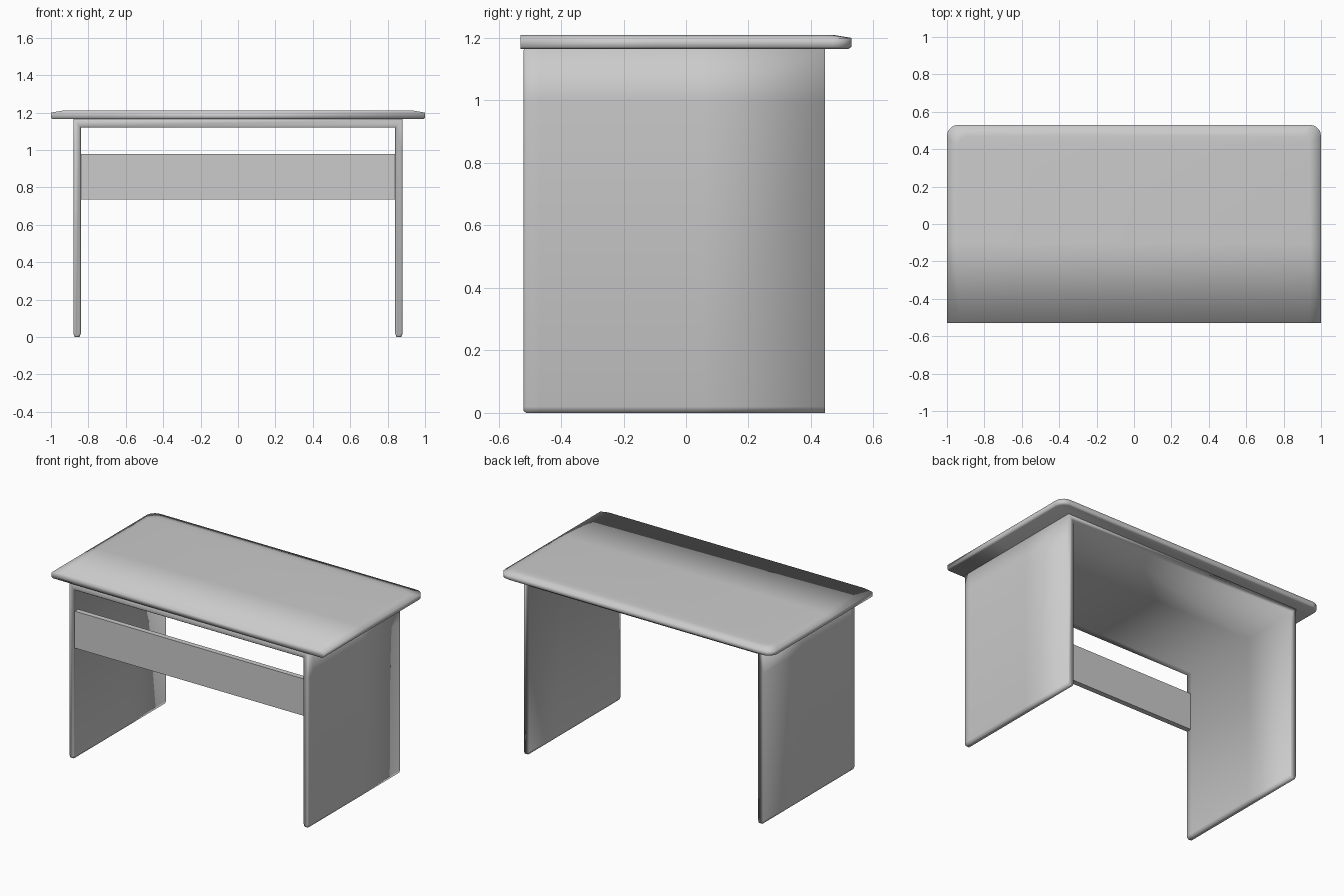
import bpy, bmesh, math

cube = bpy.data.objects.get("Cube")
if cube:
    bpy.data.objects.remove(cube, do_unlink=True)

grey = bpy.data.materials.new("light grey")
grey.use_nodes = True
grey.diffuse_color = (0.6, 0.6, 0.6, 1)
grey.node_tree.nodes["Principled BSDF"].inputs["Base Color"].default_value = (0.6, 0.6, 0.6, 1)


def loft(name, rings, smooth=True):
    """Skin a list of equal-length vertex rings and cap both ends."""
    bm = bmesh.new()
    loops = [[bm.verts.new(p) for p in ring] for ring in rings]
    n = len(loops[0])
    for a, b in zip(loops, loops[1:]):
        for i in range(n):
            j = (i + 1) % n
            bm.faces.new((a[i], a[j], b[j], b[i]))
    bm.faces.new(loops[0])
    bm.faces.new(loops[-1])
    return finish(name, bm, smooth)


def finish(name, bm, smooth):
    bmesh.ops.recalc_face_normals(bm, faces=bm.faces)
    for f in bm.faces:
        f.smooth = smooth
    mesh = bpy.data.meshes.new(name)
    bm.to_mesh(mesh)
    bm.free()
    mesh.materials.append(grey)
    obj = bpy.data.objects.new(name, mesh)
    bpy.context.collection.objects.link(obj)
    return obj


def top_outline(inset, z, radius=0.06, steps=5):
    """Square front corners, rounded back corners; the front edge stays put."""
    front, back, side = -0.53, 0.53 - inset, 1 - inset
    pts = [(-side, front, z), (side, front, z)]
    cx, cy = side - radius, back - radius
    arc = [math.pi / 2 * i / steps for i in range(steps + 1)]
    pts += [(cx + radius * math.cos(a), cy + radius * math.sin(a), z) for a in arc]
    pts += [(-cx - radius * math.cos(a), cy + radius * math.sin(a), z) for a in reversed(arc)]
    return pts


# Tabletop with soft side and back edges
tabletop = loft("tabletop", [top_outline(0.01, 1.165), top_outline(0, 1.172),
                             top_outline(0, 1.2), top_outline(0.06, 1.21)])
bm = bmesh.new()
bm.from_mesh(tabletop.data)
bmesh.ops.bisect_plane(bm, geom=bm.verts[:] + bm.edges[:] + bm.faces[:],
                       plane_co=(0, -0.1, 0), plane_no=(0, 1, 0))
bm.to_mesh(tabletop.data)
bm.free()


def frame_ring(y, d=0.0):
    """Inverted U section, thinned by d on every side."""
    half = [(0.84 + d, 1.12 + d), (0.84 + d, 0.02), (0.847 + d, d),
            (0.873 - d, d), (0.88 - d, 0.02), (0.88 - d, 1.0), (0.88 - d, 1.168 - d)]
    return [(x, y, z) for x, z in half] + [(-x, y, z) for x, z in reversed(half)]


# Side panels and the board joining them under the top
loft("side_panels_and_under_board",
     [frame_ring(-0.52, 0.007), frame_ring(-0.512), frame_ring(-0.47),
      frame_ring(0.05), frame_ring(0.445)])

# Front crossbar panel between the legs
bm = bmesh.new()
bmesh.ops.create_cube(bm, size=1)
for v in bm.verts:
    v.co = (v.co.x * 1.69, v.co.y * 0.035 - 0.495, v.co.z * 0.245 + 0.857)
finish("front_crossbar", bm, False)
